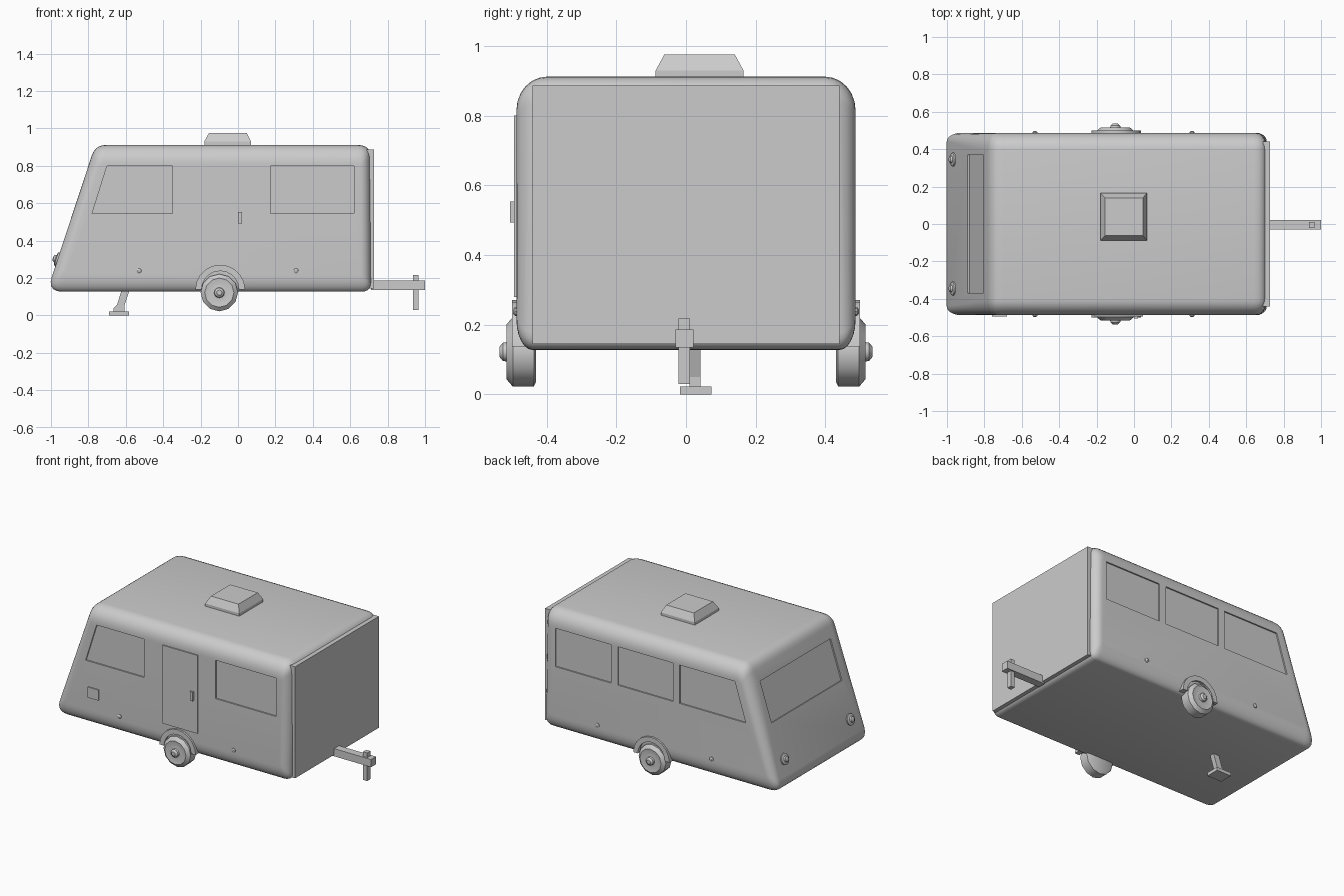
import bpy, bmesh, math
from mathutils import Vector as V

if "Cube" in bpy.data.objects:
    bpy.data.objects.remove(bpy.data.objects["Cube"])

grey = bpy.data.materials.new("light_grey")
grey.diffuse_color = (0.6, 0.6, 0.6, 1)
grey.use_nodes = True
grey.node_tree.nodes["Principled BSDF"].inputs["Base Color"].default_value = grey.diffuse_color


def finish(name, bm, smooth=True):
    bmesh.ops.recalc_face_normals(bm, faces=bm.faces)
    me = bpy.data.meshes.new(name)
    bm.to_mesh(me)
    bm.free()
    me.materials.append(grey)
    ob = bpy.data.objects.new(name, me)
    bpy.context.collection.objects.link(ob)
    if smooth:
        bpy.ops.object.select_all(action='DESELECT')
        ob.select_set(True)
        bpy.context.view_layer.objects.active = ob
        bpy.ops.object.shade_smooth_by_angle(angle=math.radians(32))
    return ob


def skin(bm, rings, closed=True):
    """Bridge equal-length rings of points and cap both ends."""
    vs = [[bm.verts.new(p) for p in r] for r in rings]
    n = len(vs[0])
    for a, b in zip(vs, vs[1:]):
        for i in range(n):
            j = (i + 1) % n
            bm.faces.new((a[i], a[j], b[j], b[i]))
    bm.faces.new(vs[0])
    bm.faces.new(vs[-1][::-1])


def prism(bm, pts, off):
    skin(bm, [[V(p) for p in pts], [V(p) + V(off) for p in pts]])


def box(name, x0, x1, y0, y1, z0, z1):
    bm = bmesh.new()
    prism(bm, [(x0, y0, z0), (x1, y0, z0), (x1, y1, z0), (x0, y1, z0)], (0, 0, z1 - z0))
    return finish(name, bm, False)


def lathe(name, prof, c, axis, n=12):
    """Spin (radius, distance) pairs round an axis through c."""
    bm = bmesh.new()
    q = V((0, 0, 1)).rotation_difference(V(axis))
    skin(bm, [[V(c) + q @ V((r * math.cos(2 * math.pi * i / n), r * math.sin(2 * math.pi * i / n), d))
               for i in range(n)] for r, d in prof])
    return finish(name, bm)


# Body shell: rounded side profile with soft edges on both sides
SIDE = 0.487
outer = [(-1.022, 0.127), (0.71, 0.127), (0.71, 0.912), (-0.763, 0.912)]
inner = [(-0.935, 0.215), (0.655, 0.215), (0.655, 0.815), (-0.735, 0.815)]
radii = [0.085, 0.05, 0.07, 0.06]
depth = [0.047, 0.047, 0.087, 0.087]


def ring(f, sgn):
    s, c = math.sin(f * math.pi / 2), math.cos(f * math.pi / 2)
    cor = [V(a).lerp(V(b), s) for a, b in zip(inner, outer)]
    pts = []
    for i in range(4):
        p, r = cor[i], radii[i] * (0.4 + 0.6 * s)
        a = p + (cor[i - 1] - p).normalized() * r
        b = p + (cor[(i + 1) % 4] - p).normalized() * r
        y = sgn * (SIDE - depth[i] * (1 - c))
        for k in range(6):
            t = k / 5
            m = a * (1 - t) ** 2 + p * 2 * t * (1 - t) + b * t * t
            pts.append((m.x, y, m.y))
    return pts


bm = bmesh.new()
steps = [i / 6 for i in range(7)]
skin(bm, [ring(f, -1) for f in steps] + [ring(f, 1) for f in reversed(steps)])
body = finish("body_shell", bm, False)

# Window recesses cut into the sides and the sloping rear
bm = bmesh.new()
Z0, Z1 = 0.545, 0.8
wins = [(-1, -0.78, -0.70, -0.35), (-1, 0.175, 0.175, 0.62),
        (1, -0.78, -0.70, -0.295), (1, -0.245, -0.245, 0.16), (1, 0.21, 0.21, 0.62)]
for s, xb, xt, xr in wins:
    y = s * (SIDE - 0.009)
    prism(bm, [(xb, y, Z0), (xr, y, Z0), (xr, y, Z1), (xt, y, Z1)], (0, s * 0.05, 0))
slope = V((0.259, 0, 0.785)).normalized()
normal = V((-slope.z, 0, slope.x))


def on_rear(y, z):
    return V((-0.763 - (0.912 - z) * 0.33, y, z))


prism(bm, [on_rear(y, z) - normal * 0.009 for y, z in
           [(-0.37, 0.53), (0.37, 0.53), (0.37, 0.785), (-0.37, 0.785)]], normal * 0.05)
cutter = finish("window_cutter", bm, False)
cutter.hide_render = True
mod = body.modifiers.new("windows", 'BOOLEAN')
mod.object = cutter
mod.solver = 'EXACT'
bpy.ops.object.select_all(action='DESELECT')
body.select_set(True)
bpy.context.view_layer.objects.active = body
bpy.ops.object.modifier_apply(modifier="windows")
bpy.data.objects.remove(cutter)
bpy.ops.object.shade_smooth_by_angle(angle=math.radians(32))

# Flat front panel
box("front_panel", 0.69, 0.728, -0.44, 0.44, 0.145, 0.886)

# Door, handle and service hatch
box("door", -0.21, 0.047, -0.494, -0.48, 0.28, 0.80)
box("door_handle", 0.0, 0.021, -0.506, -0.48, 0.493, 0.553)
box("service_hatch", -0.76, -0.68, -0.494, -0.48, 0.305, 0.375)

# Wheels, arches and marker lights on both sides
for s, side in ((-1, "right"), (1, "left")):
    lathe("wheel_" + side, [(0.085, 0.43), (0.1, 0.437), (0.1, 0.497), (0.078, 0.516), (0.045, 0.51),
                            (0.028, 0.513), (0.026, 0.526), (0.014, 0.536)],
          (-0.1, 0, 0.122), (0, s, 0))
    bm = bmesh.new()
    arc = [i * math.pi / 10 for i in range(11)]
    pts = [(0.133 * math.cos(a), 0.133 * math.sin(a)) for a in arc]
    pts += [(0.1 * math.cos(a), 0.1 * math.sin(a)) for a in reversed(arc)]
    prism(bm, [(x - 0.095, s * 0.44, z + 0.138) for x, z in pts], (0, s * 0.06, 0))
    finish("wheel_arch_" + side, bm)
    for x in (-0.53, 0.31):
        lathe("marker_light_" + side, [(0.014, 0.48), (0.014, 0.491), (0.007, 0.496)],
              (x, 0, 0.238), (0, s, 0), 10)
    # Round tail lights on the sloping rear
    lathe("tail_light_" + side, [(0.037, -0.01), (0.037, 0.008), (0.02, 0.012), (0.017, 0.022), (0.008, 0.026)],
          on_rear(s * 0.345, 0.3), normal, 16)

# Roof vent
bm = bmesh.new()
skin(bm, [[(x0, y0, z), (x1, y0, z), (x1, y1, z), (x0, y1, z)] for x0, x1, y0, y1, z in
          [(-0.18, 0.07, -0.087, 0.165, 0.9), (-0.18, 0.07, -0.087, 0.165, 0.93),
           (-0.155, 0.047, -0.062, 0.14, 0.976)]])
finish("roof_vent", bm, False)

# Tow bar and its post
box("tow_bar", 0.71, 1.0, -0.03, 0.021, 0.135, 0.186)
box("tow_post", 0.935, 0.965, -0.021, 0.012, 0.03, 0.217)

# Support leg
box("support_foot", -0.69, -0.583, -0.017, 0.073, 0.0, 0.022)
bm = bmesh.new()
prism(bm, [(x, 0.01, z) for x, z in
           [(-0.665, 0.02), (-0.608, 0.02), (-0.608, 0.05), (-0.578, 0.14), (-0.62, 0.14), (-0.648, 0.055), (-0.665, 0.04)]],
      (0, 0.032, 0))
finish("support_strut", bm, False)
